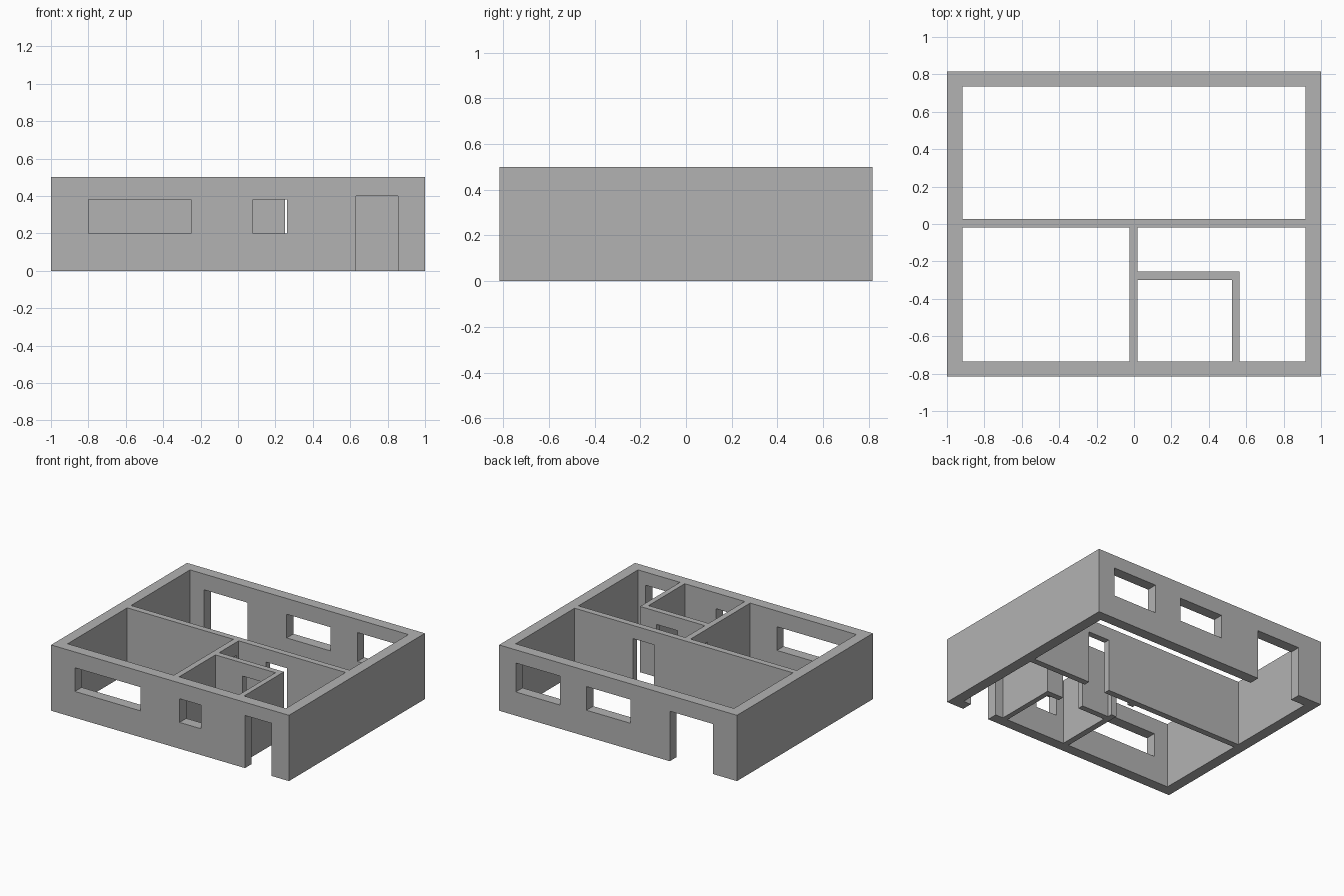
import bpy
import bmesh

# Remove the default cube
cube = bpy.data.objects.get("Cube")
if cube:
    bpy.data.objects.remove(cube, do_unlink=True)

HEIGHT = 0.5
DOOR_TOP = 0.4
SILL, HEAD = 0.2, 0.38
OX, OY = 1.0, 0.816      # outer half sizes
IX, IY = 0.918, 0.735    # inner half sizes

plaster = bpy.data.materials.new("wall_grey")
plaster.use_nodes = True
colour = (0.45, 0.45, 0.45, 1)
plaster.diffuse_color = colour
plaster.node_tree.nodes["Principled BSDF"].inputs["Base Color"].default_value = colour


def prism(name, outline, z0, z1):
    """Extrude a counter-clockwise floor outline from z0 to z1."""
    bm = bmesh.new()
    face = bm.faces.new([bm.verts.new((x, y, z0)) for x, y in outline])
    top = bmesh.ops.extrude_face_region(bm, geom=[face])
    verts = [v for v in top["geom"] if isinstance(v, bmesh.types.BMVert)]
    bmesh.ops.translate(bm, verts=verts, vec=(0, 0, z1 - z0))
    bmesh.ops.recalc_face_normals(bm, faces=bm.faces)
    mesh = bpy.data.meshes.new(name)
    bm.to_mesh(mesh)
    bm.free()
    mesh.materials.append(plaster)
    obj = bpy.data.objects.new(name, mesh)
    bpy.context.collection.objects.link(obj)
    return obj


def rect(x0, x1, y0, y1):
    return [(x0, y0), (x1, y0), (x1, y1), (x0, y1)]


walls = prism("house_walls", rect(-OX, OX, -OY, OY), 0, HEIGHT)
cutters = []


def cut(name, outline, z0=-0.1, z1=HEIGHT + 0.1):
    cutter = prism(name, outline, z0, z1)
    cutter.hide_render = True
    mod = walls.modifiers.new(name, "BOOLEAN")
    mod.operation = "DIFFERENCE"
    mod.solver = "EXACT"
    mod.object = cutter
    cutters.append(cutter)


# Rooms, open above and below
cut("back_room", rect(-IX, IX, 0.027, IY))
cut("front_room", rect(-IX, -0.025, -IY, -0.02))
cut("small_room", rect(0.02, 0.525, -IY, -0.30))
cut("hall", [(0.565, -IY), (IX, -IY), (IX, -0.02), (0.02, -0.02),
             (0.02, -0.255), (0.565, -0.255)])

# Front wall openings
FRONT = (-0.9, -0.7)
cut("front_wide_window", rect(-0.80, -0.25, *FRONT), SILL, HEAD)
cut("front_small_window", rect(0.08, 0.262, *FRONT), SILL, HEAD)
cut("front_door", rect(0.63, 0.855, *FRONT), -0.1, DOOR_TOP)

# Back wall openings
BACK = (0.7, 0.9)
cut("back_left_window", rect(0.49, 0.86, *BACK), 0.18, DOOR_TOP)
cut("back_middle_window", rect(-0.105, 0.265, *BACK), SILL, HEAD)
cut("back_door", rect(-0.80, -0.435, *BACK), -0.1, HEAD)

# Inner doorways
cut("middle_doorway", rect(0.25, 0.427, -0.05, 0.05), -0.1, DOOR_TOP)
cut("small_room_doorway", rect(0.25, 0.427, -0.33, -0.22), -0.1, DOOR_TOP)
cut("front_room_doorway", rect(-0.05, 0.05, -0.22, -0.045), -0.1, DOOR_TOP)

# Bake the cuts and drop the cutters
bpy.context.view_layer.update()
graph = bpy.context.evaluated_depsgraph_get()
walls.data = bpy.data.meshes.new_from_object(walls.evaluated_get(graph))
walls.modifiers.clear()
for cutter in cutters:
    bpy.data.objects.remove(cutter, do_unlink=True)
walls.data.materials.clear()
walls.data.materials.append(plaster)
for poly in walls.data.polygons:
    poly.material_index = 0
